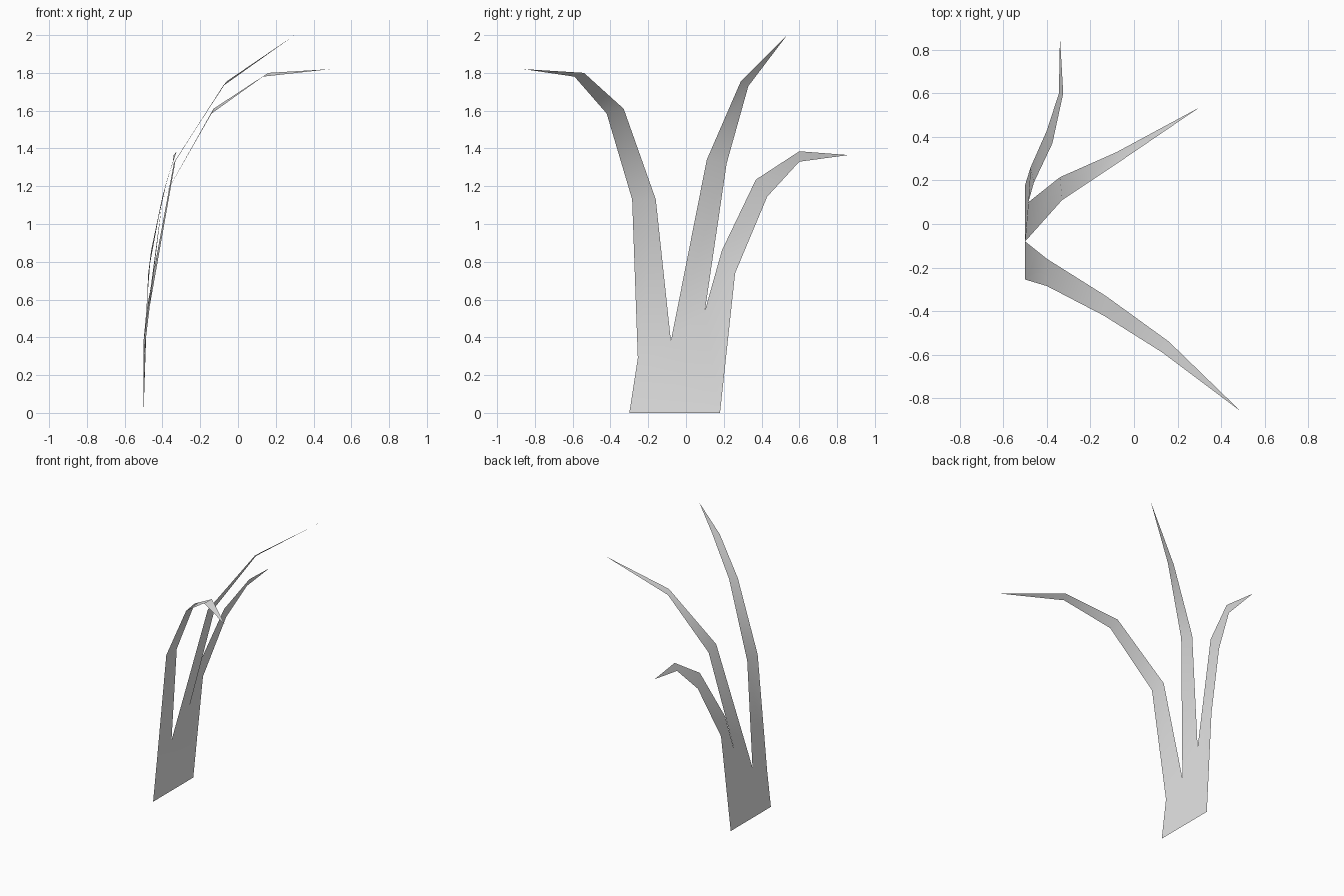
import bpy
import bmesh

default_cube = bpy.data.objects.get("Cube")
if default_cube:
    bpy.data.objects.remove(default_cube, do_unlink=True)


def make_material(name, colour):
    material = bpy.data.materials.new(name)
    material.use_nodes = True
    material.diffuse_color = colour
    material.node_tree.nodes["Principled BSDF"].inputs["Base Color"].default_value = colour
    return material


def add_face(bm, points):
    return bm.faces.new([bm.verts.new(point) for point in points])


def add_blade(bm, edge_pairs, tip):
    """Ribbon of quads between paired edge points, closed by a pointed tip."""
    for (low_a, low_b), (high_a, high_b) in zip(edge_pairs, edge_pairs[1:]):
        add_face(bm, [low_a, low_b, high_b, high_a])
    last_a, last_b = edge_pairs[-1]
    add_face(bm, [last_a, last_b, tip])


# Corners shared by the base and the blades
base_front = (-.5, -.3, 0)
base_back = (-.5, .18, 0)
waist = (-.5, -.255, .29)
front_notch = (-.5, -.08, .38)
back_notch = (-.485, .1, .54)

bm = bmesh.new()

# Flat base of the clump
add_face(bm, [base_front, base_back, back_notch, front_notch, waist])

# Front blade, arching far out
add_blade(bm, [
    (waist, front_notch),
    ((-.4, -.285, 1.13), (-.4, -.16, 1.13)),
    ((-.14, -.42, 1.585), (-.13, -.33, 1.61)),
    ((.13, -.59, 1.78), (.16, -.54, 1.8)),
], (.49, -.86, 1.82))

# Tall middle blade
add_blade(bm, [
    (front_notch, back_notch),
    ((-.33, .11, 1.34), (-.34, .215, 1.32)),
    ((-.06, .29, 1.755), (-.08, .33, 1.73)),
], (.3, .535, 2))

# Short back blade, drooping at its tip
add_blade(bm, [
    (back_notch, base_back),
    ((-.46, .19, .86), (-.475, .26, .74)),
    ((-.375, .37, 1.235), (-.4, .43, 1.145)),
    ((-.325, .6, 1.385), (-.345, .6, 1.33)),
], (-.34, .86, 1.365))

# Join the parts into one continuous sheet
bmesh.ops.remove_doubles(bm, verts=bm.verts[:], dist=.001)
bmesh.ops.recalc_face_normals(bm, faces=bm.faces[:])
bm.normal_update()
if sum(face.normal.x for face in bm.faces) < 0:
    bmesh.ops.reverse_faces(bm, faces=bm.faces[:])
for face in bm.faces:
    face.smooth = True

mesh = bpy.data.meshes.new("grass_blades")
bm.to_mesh(mesh)
bm.free()
mesh.materials.append(make_material("light grey", (.8, .8, .8, 1)))
blades = bpy.data.objects.new("grass_blades", mesh)
bpy.context.collection.objects.link(blades)
